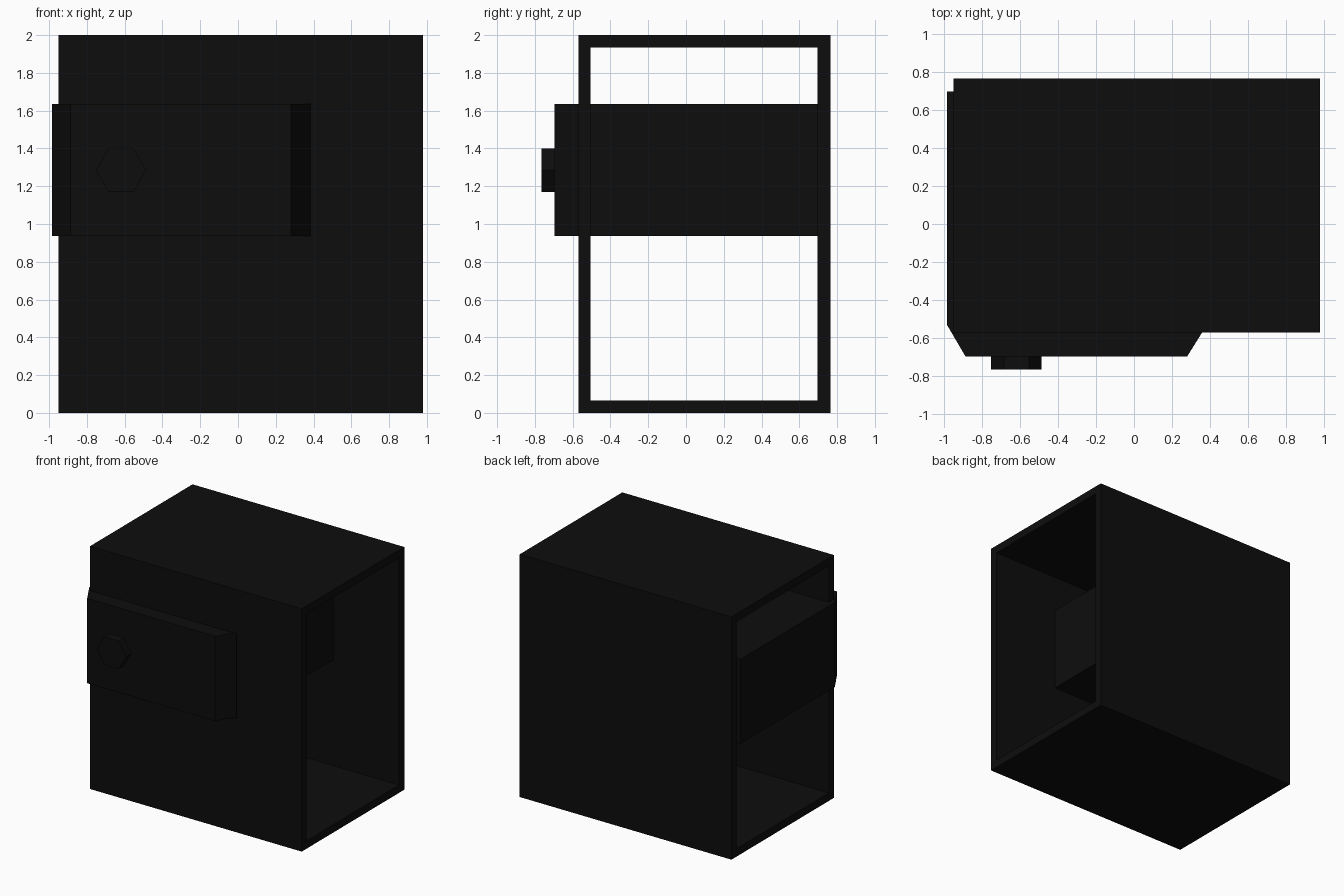
import bpy
import bmesh
import math
from mathutils import Matrix, Vector

cube = bpy.data.objects.get("Cube")
if cube:
    bpy.data.objects.remove(cube, do_unlink=True)

# Single near-black material
black = bpy.data.materials.new("black")
black.use_nodes = True
color = (0.004, 0.004, 0.004, 1.0)
black.diffuse_color = color
black.node_tree.nodes["Principled BSDF"].inputs["Base Color"].default_value = color

# Maps a flat profile (u, v, depth) to x, y, z for each extrusion axis
AXES = {
    "x": lambda u, v, d: (d, u, v),
    "y": lambda u, v, d: (u, d, v),
    "z": lambda u, v, d: (u, v, d),
}


def prism(name, profile, axis, start, end):
    """Extrude a closed profile along one axis."""
    bm = bmesh.new()
    to_xyz = AXES[axis]
    face = bm.faces.new([bm.verts.new(to_xyz(u, v, start)) for u, v in profile])
    result = bmesh.ops.extrude_face_region(bm, geom=[face])
    moved = [g for g in result["geom"] if isinstance(g, bmesh.types.BMVert)]
    bmesh.ops.translate(bm, verts=moved, vec=Vector(to_xyz(0, 0, end - start)))
    bmesh.ops.recalc_face_normals(bm, faces=bm.faces)
    mesh = bpy.data.meshes.new(name)
    bm.to_mesh(mesh)
    bm.free()
    mesh.materials.append(black)
    obj = bpy.data.objects.new(name, mesh)
    bpy.context.collection.objects.link(obj)
    return obj


LEFT, RIGHT = -0.95, 0.98            # housing ends along x
FRONT, BACK = -0.57, 0.765           # housing outer faces along y
FRONT_IN, BACK_IN = -0.505, 0.697    # housing inner faces
WALL = 0.065
LOW, HIGH = 0.937, 1.635             # drawer block height range
END_L, END_R = -0.985, 0.384         # drawer block ends

# Floor, ceiling and back wall, one C-shaped section open at both ends
prism("housing_shell", [(FRONT_IN, 0), (BACK, 0), (BACK, 2), (FRONT_IN, 2),
                        (FRONT_IN, 2 - WALL), (BACK_IN, 2 - WALL),
                        (BACK_IN, WALL), (FRONT_IN, WALL)], "x", LEFT, RIGHT)

# Front wall, notched where the block passes through
prism("front_wall", [(LEFT, 0), (RIGHT, 0), (RIGHT, 2), (LEFT, 2),
                     (LEFT, HIGH), (END_R, HIGH), (END_R, LOW), (LEFT, LOW)],
      "y", FRONT, FRONT_IN)

# Block with two chamfered front corners, reaching to the back wall
prism("inner_block", [(END_L, BACK_IN), (END_L, -0.53), (-0.887, -0.697),
                      (0.28, -0.697), (END_R, -0.53), (END_R, BACK_IN)],
      "z", LOW, HIGH)

# Six-sided knob on the block's front
hexagon = [(-0.619 + 0.133 * math.cos(math.radians(60 * i)),
            1.285 + 0.133 * math.sin(math.radians(60 * i))) for i in range(6)]
prism("knob", hexagon, "y", -0.765, -0.69)
